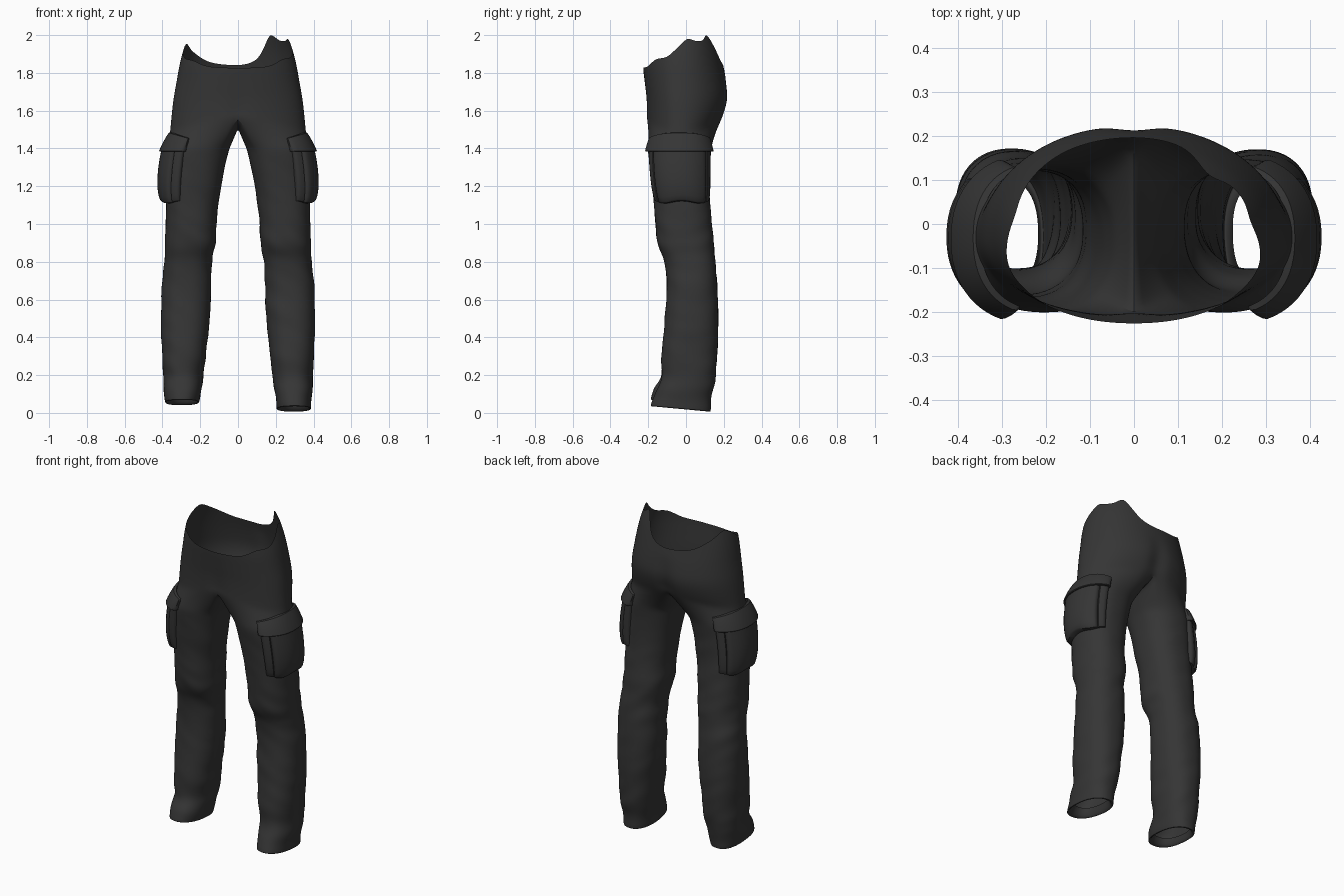
import bpy, bmesh, math
from mathutils import Vector, noise

if "Cube" in bpy.data.objects:
    bpy.data.objects.remove(bpy.data.objects["Cube"])

cloth = bpy.data.materials.new("charcoal cloth")
cloth.diffuse_color = (0.036, 0.036, 0.036, 1)
cloth.use_nodes = True
cloth.node_tree.nodes["Principled BSDF"].inputs["Base Color"].default_value = cloth.diffuse_color

# Leg profile: height, inner x, outer x, front y, back y
LEG = [(0.02, .205, .388, -.19, .13), (.1, .195, .392, -.165, .132), (.17, .185, .395, -.13, .15),
       (.3, .17, .402, -.13, .165), (.5, .15, .408, -.112, .172), (.7, .142, .402, -.103, .163),
       (.82, .135, .388, -.125, .15), (.88, .118, .388, -.15, .148), (1.0, .115, .383, -.163, .14),
       (1.1, .105, .382, -.168, .128), (1.25, .08, .38, -.185, .125), (1.4, .045, .372, -.203, .135),
       (1.5, .01, .36, -.212, .15)]
# Hip profile: height, half width, front y, back y
HIP = [(1.48, .360, -.213, .155), (1.57, .352, -.21, .2), (1.66, .342, -.212, .224), (1.75, .326, -.22, .216),
       (1.84, .31, -.227, .197), (1.92, .29, -.222, .178), (2.0, .262, -.21, .15)]
# Ragged waist edge: degrees from the front, height
RIM = {1: [(0, 1.825), (30, 1.835), (50, 1.872), (70, 1.885), (85, 1.93), (100, 1.98), (115, 1.968),
           (128, 1.972), (140, 2.003), (150, 1.95), (160, 1.88), (170, 1.85), (180, 1.84)],
       -1: [(0, 1.825), (30, 1.835), (50, 1.865), (70, 1.88), (90, 1.93), (104, 1.955), (125, 1.915),
            (150, 1.86), (165, 1.845), (180, 1.84)]}
HEM = {1: .018, -1: .055}


def sample(table, x):
    """Smooth interpolation of table rows by their first column."""
    x = min(max(x, table[0][0]), table[-1][0])
    i = next(k for k in range(len(table) - 1) if x <= table[k + 1][0])
    p = [table[max(0, min(len(table) - 1, i + k))] for k in (-1, 0, 1, 2)]
    h = p[2][0] - p[1][0]
    t = (x - p[1][0]) / h
    out = []
    for c in range(1, len(p[0])):
        m1 = (p[2][c] - p[0][c]) / (p[2][0] - p[0][0]) * h
        m2 = (p[3][c] - p[1][c]) / (p[3][0] - p[1][0]) * h
        out.append((2*t**3 - 3*t*t + 1) * p[1][c] + (t**3 - 2*t*t + t) * m1
                   + (3*t*t - 2*t**3) * p[2][c] + (t**3 - t*t) * m2)
    return out


def rounded(v, p=2.3):
    return math.copysign(abs(v) ** (2 / p), v)


def leg_point(deg, z, offset=0.0, scale=1.0):
    """Point round the leg: 0 front, 90 outer, 180 back, 270 inner."""
    x0, x1, y0, y1 = sample(LEG, z)
    s, c = math.sin(math.radians(deg)), -math.cos(math.radians(deg))
    return Vector(((x0 + x1) / 2 + rounded(s) * (x1 - x0) / 2 * scale + s * offset,
                   (y0 + y1) / 2 + rounded(c) * (y1 - y0) / 2 * scale + c * offset, z))


def hip_point(deg, z):
    w, y0, y1 = sample(HIP, z)
    s, c = math.sin(math.radians(deg)), -math.cos(math.radians(deg))
    x = w * rounded(s, 2.1)
    y = -.03 + rounded(c, 2.1) * ((y1 + .03) if c > 0 else (-.03 - y0))
    cleft = math.exp(-(x / .045) ** 2)
    y -= math.copysign(cleft, c) * (.022 if c > 0 else .008) * max(0, 1 - abs(z - 1.6) / .2)
    return Vector((x, y, z))


def crease(p, side):
    """Gentle cloth folds, strongest at the knees and ankles."""
    z = p.z
    if z > 1.42:
        return p
    amp = .003 + .005 * math.exp(-((z - .86) / .12) ** 2) + .004 * math.exp(-((z - .15) / .1) ** 2)
    n = noise.noise(Vector((p.x * 5 + side * 3, p.y * 5, z * 13 + p.x * 7 * side)))
    cx = sum(sample(LEG, z)[:2]) / 2
    d = Vector((p.x - cx, p.y + .01, 0)).normalized()
    return p + d * n * amp * 1.6 * min(1, (1.42 - z) / .15)


def finish(name, bm, subdivide=0):
    me = bpy.data.meshes.new(name)
    bm.to_mesh(me)
    bm.free()
    ob = bpy.data.objects.new(name, me)
    bpy.context.collection.objects.link(ob)
    me.materials.append(cloth)
    if subdivide:
        ob.modifiers.new("soft cloth", 'SUBSURF').levels = subdivide
        ob.modifiers["soft cloth"].render_levels = subdivide
    bpy.ops.object.select_all(action='DESELECT')
    ob.select_set(True)
    bpy.context.view_layer.objects.active = ob
    bpy.ops.object.shade_smooth_by_angle(angle=math.radians(45))
    return ob


def skin(bm, rings, side, closed):
    for a, b in zip(rings, rings[1:]):
        n = min(len(a), len(b))
        for i in range(n if closed else n - 1):
            j = (i + 1) % n
            q = [a[i], b[i], b[j], a[j]]
            bm.faces.new(q if side > 0 else q[::-1])


# Trousers: two mirrored halves joined along the centre seam
OUT, INN = 36, 14
bm = bmesh.new()
for side in (1, -1):
    def add(p):
        return bm.verts.new((p.x * side, p.y, p.z))
    arc = [180 * i / OUT for i in range(OUT + 1)]
    base = [1.5 + .06 * abs(math.cos(math.radians(t))) ** 4 for t in arc]
    hips = []
    for k in range(13):
        hips.append([add(hip_point(t, b + (sample(RIM[side], t)[0] - b) * (1 - k / 12)))
                     for t, b in zip(arc, base)])
    first, last = hip_point(0, base[0]), hip_point(180, base[-1])
    first.x = last.x = 0
    crotch = []
    for i in range(1, INN):
        f = i / INN
        p = last.lerp(first, f)
        p.z -= .055 * math.sin(math.pi * f) ** .7
        crotch.append(p)
    top = [hip_point(t, b) for t, b in zip(arc, base)] + crotch
    angles = [-45 + 270 * i / OUT for i in range(OUT + 1)] + [225 + 90 * i / INN for i in range(1, INN)]
    legs = [hips[-1] + [add(p) for p in crotch]]
    thigh = [leg_point(a, 1.40) for a in angles]
    for f in (.25, .5, .75):
        legs.append([add(p.lerp(q, f)) for p, q in zip(top, thigh)])
    steps = [(1.40 - 1.38 * i / 46, 1.0) for i in range(47)]
    # the hem turns inward and back up
    steps += [(.024, .93), (.035, .84), (.075, .78)]
    for z, sc in steps:
        ring = []
        for a in angles:
            p = crease(leg_point(a, z, 0, sc), side)
            p.z += (HEM[side] - .1 * (p.y + .03) - .02) * max(0, 1 - z / .3)
            ring.append(add(p))
        legs.append(ring)
    skin(bm, hips, side, False)
    skin(bm, legs, side, True)
for v in bm.verts:
    if abs(v.co.x) < 1e-4:
        v.co.x = 0
bmesh.ops.remove_doubles(bm, verts=[v for v in bm.verts if v.co.x == 0], dist=1e-4)
finish("trousers", bm, 1)


# Cargo pockets: padded panels wrapped round the outer thigh
def panel(name, side, a0, a1, us, vs, zmap):
    bm = bmesh.new()
    rings = []
    for v, vd in vs:
        row = []
        for u, ud in us:
            a = a0 + (a1 - a0) * u
            z = zmap(u, v)
            p = leg_point(a, z, -.012 + (ud + .012) * vd)
            row.append(bm.verts.new((p.x * side, p.y, p.z)))
        rings.append(row)
    skin(bm, rings, side, False)
    finish(name, bm)


edge = [(0, -.012), (.005, .012), (.02, .02), (.06, .026), (.13, .026), (.145, .017), (.16, .03), (.19, .037)]
middle = [(.19 + .62 * i / 16, .037 + .008 * math.sin(math.pi * i / 16)) for i in range(1, 16)]
pocket_u = edge + middle + [(1 - u, d) for u, d in edge[::-1]]
pocket_v = [(1, .78), (.8, .9), (.6, 1), (.4, 1.03), (.25, 1), (.12, .9), (.04, .78), (.01, .65), (0, 0)]
flap_u = [(0, -.012), (.004, .02), (.02, .028)] + [(.04 + .92 * i / 24, .034 + .012 * math.sin(math.pi * i / 24))
                                                for i in range(25)] + [(.98, .028), (.996, .02), (1, -.012)]
flap_v = [(1, 0), (.98, .28), (.8, .45), (.5, .68), (.2, .88), (.04, .97), (0, .9), (0.02, .2)]
for side, word in ((1, "right"), (-1, "left")):
    panel(word + "_pocket", side, 24, 156, pocket_u, pocket_v,
          lambda u, v: 1.108 + .012 * math.cos(2 * math.pi * u) ** 2 * (1 - v) + .292 * v)
    panel(word + "_pocket_flap", side, 20, 158, flap_u, flap_v,
          lambda u, v: 1.383 + v * (.072 + .03 * math.sin(math.pi * u)))
